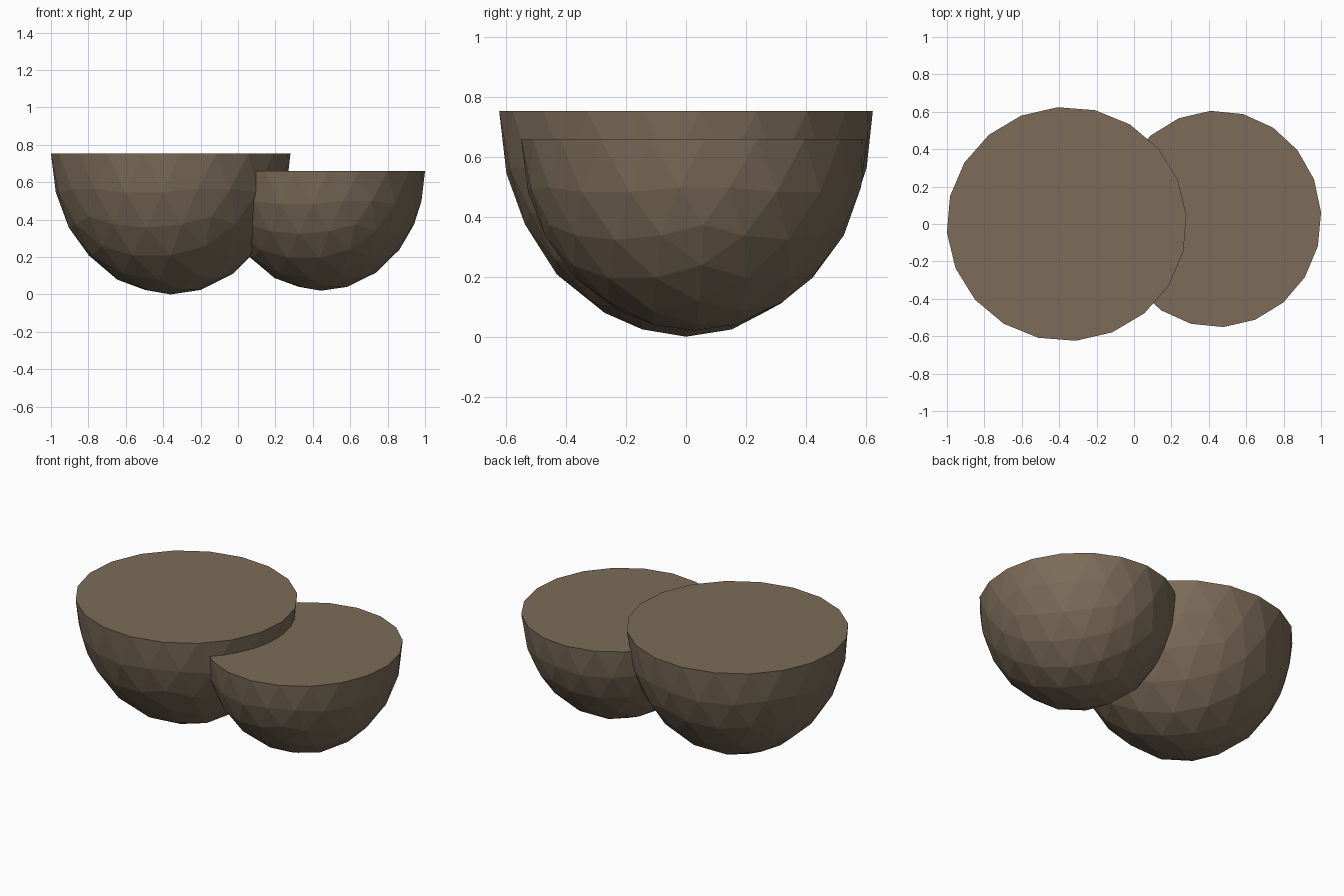
import bpy, bmesh, math
from mathutils import Matrix

if "Cube" in bpy.data.objects:
    bpy.data.objects.remove(bpy.data.objects["Cube"])

mat = bpy.data.materials.new("brown_rock")
mat.diffuse_color = (0.2, 0.15, 0.1, 1)
mat.use_nodes = True
mat.node_tree.nodes["Principled BSDF"].inputs["Base Color"].default_value = mat.diffuse_color


def half_boulder(name, top_centre, radii, turn):
    """Lower half of a faceted sphere with a flat cap, stretched to size."""
    bm = bmesh.new()
    bmesh.ops.create_icosphere(bm, subdivisions=3, radius=1)
    upper = [v for v in bm.verts if v.co.z > 0.01]
    bmesh.ops.delete(bm, geom=upper, context='VERTS')
    rim = [e for e in bm.edges if e.is_boundary]
    bmesh.ops.contextual_create(bm, geom=rim)
    shape = (Matrix.Translation(top_centre)
             @ Matrix.Diagonal((*radii, 1))
             @ Matrix.Rotation(math.radians(turn), 4, 'Z'))
    bm.transform(shape)
    bmesh.ops.recalc_face_normals(bm, faces=bm.faces)
    mesh = bpy.data.meshes.new(name)
    bm.to_mesh(mesh)
    bm.free()
    mesh.materials.append(mat)
    obj = bpy.data.objects.new(name, mesh)
    bpy.context.collection.objects.link(obj)
    return obj


# Large half and the smaller one pushed into its side
half_boulder("large_rock", (-0.36, 0.0, 0.754), (0.642, 0.626, 0.754), 40.3)
half_boulder("small_rock", (0.444, 0.027, 0.66), (0.557, 0.579, 0.64), 39.5)
